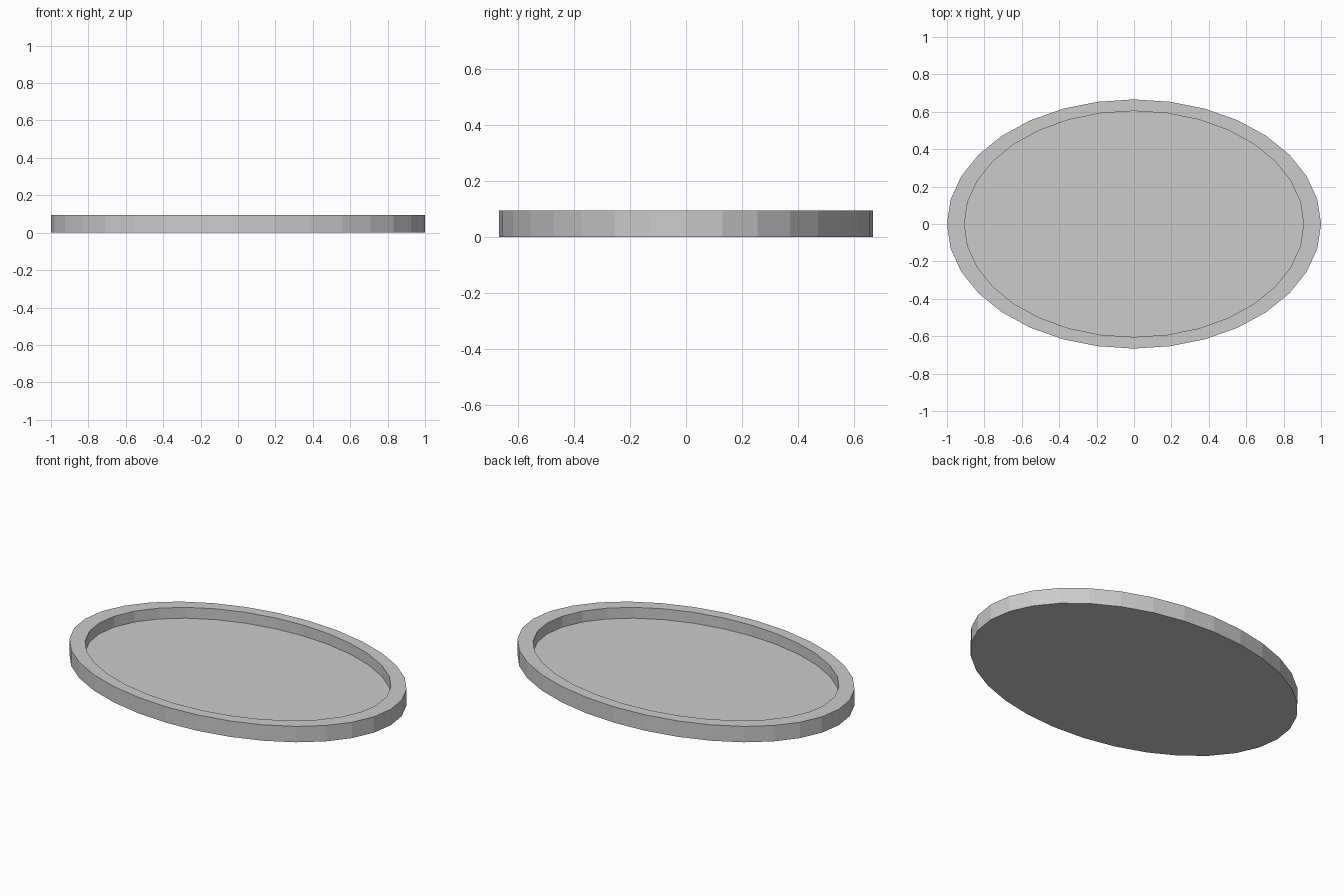
import bpy, bmesh, math

if "Cube" in bpy.data.objects:
    bpy.data.objects.remove(bpy.data.objects["Cube"])

SIDES = 32
RX, RY = 1.0, 0.666
HEIGHT, FLOOR = 0.094, 0.03
INNER = 0.907

bm = bmesh.new()


def ring(scale, z):
    return [bm.verts.new((RX * scale * math.cos(2 * math.pi * i / SIDES),
                          RY * scale * math.sin(2 * math.pi * i / SIDES), z))
            for i in range(SIDES)]


# Profile from the underside, up the outer wall, over the rim, down to the floor
rings = [ring(s, z) for s, z in ((1, 0), (1, HEIGHT), (INNER, HEIGHT), (INNER, FLOOR))]
for a, b in zip(rings, rings[1:]):
    for i in range(SIDES):
        j = (i + 1) % SIDES
        bm.faces.new((a[i], a[j], b[j], b[i]))

# Underside and recessed floor
bm.faces.new(rings[0][::-1])
bm.faces.new(rings[-1])

mesh = bpy.data.meshes.new("oval_tray")
bm.to_mesh(mesh)
bm.free()
tray = bpy.data.objects.new("oval_tray", mesh)
bpy.context.collection.objects.link(tray)
